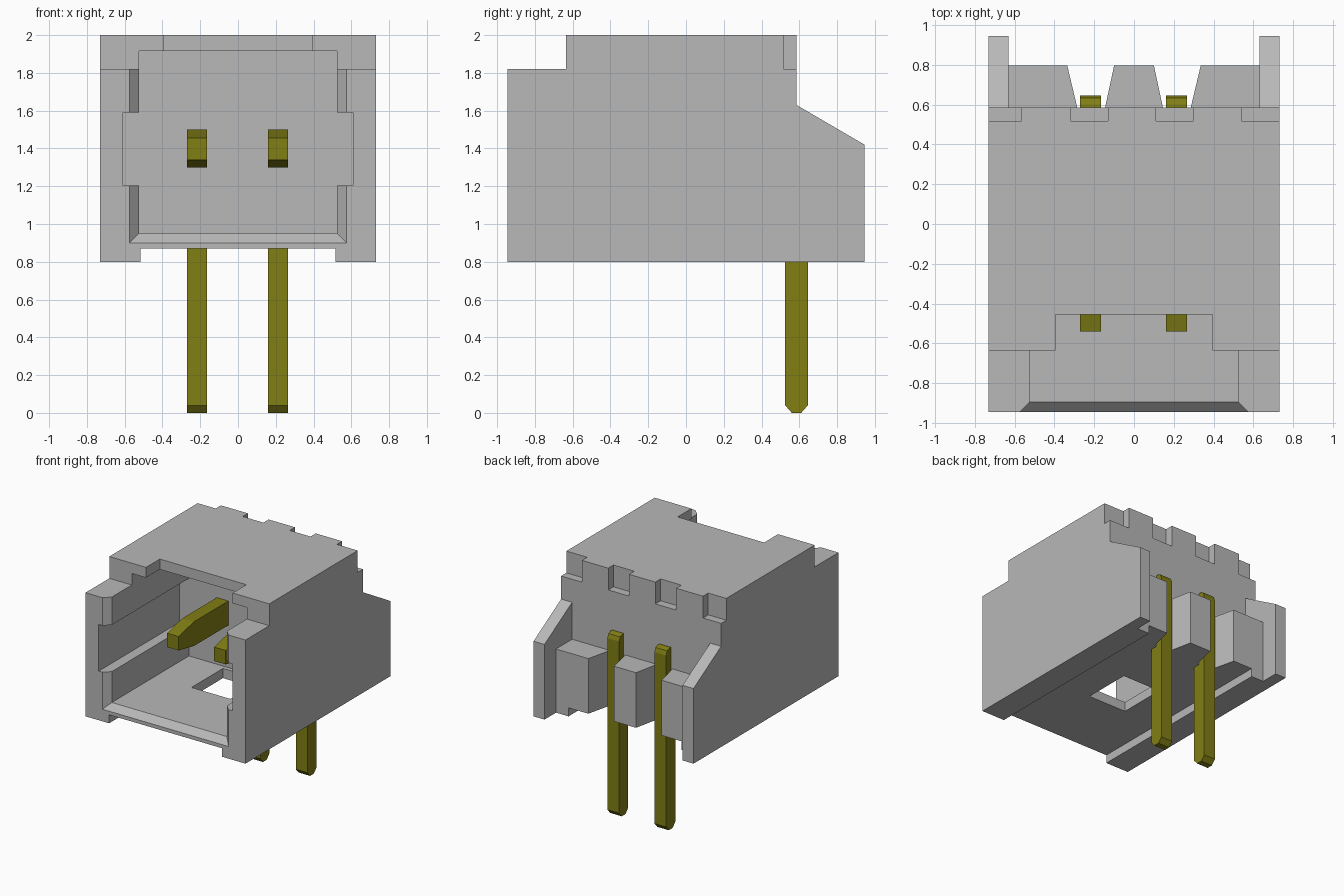
import bpy, bmesh

cube = bpy.data.objects.get("Cube")
if cube:
    bpy.data.objects.remove(cube, do_unlink=True)


def material(name, rgb):
    m = bpy.data.materials.new(name)
    m.use_nodes = True
    m.diffuse_color = (*rgb, 1)
    bsdf = next(n for n in m.node_tree.nodes if n.type == 'BSDF_PRINCIPLED')
    bsdf.inputs["Base Color"].default_value = (*rgb, 1)
    bsdf.inputs["Roughness"].default_value = 0.6
    return m


grey = material("grey plastic", (0.48, 0.48, 0.48))
olive = material("olive metal", (0.22, 0.21, 0.007))


def loft(name, ring_a, ring_b, mat):
    """Closed solid between two matching rings of 3D points."""
    bm = bmesh.new()
    a = [bm.verts.new(p) for p in ring_a]
    b = [bm.verts.new(p) for p in ring_b]
    bm.faces.new(a)
    bm.faces.new(b[::-1])
    for i in range(len(a)):
        j = (i + 1) % len(a)
        bm.faces.new((a[j], a[i], b[i], b[j]))
    bmesh.ops.recalc_face_normals(bm, faces=bm.faces)
    mesh = bpy.data.meshes.new(name)
    bm.to_mesh(mesh)
    bm.free()
    mesh.materials.append(mat)
    ob = bpy.data.objects.new(name, mesh)
    bpy.context.scene.collection.objects.link(ob)
    return ob


def prism(name, pts, axis, lo, hi, mat=grey):
    """Extrude a 2D outline along an axis."""
    def place(p, t):
        q = list(p)
        q.insert("XYZ".index(axis), t)
        return q
    return loft(name, [place(p, lo) for p in pts], [place(p, hi) for p in pts], mat)


def box(name, x0, x1, y0, y1, z0, z1):
    return prism(name, [(x0, y0), (x1, y0), (x1, y1), (x0, y1)], "Z", z0, z1)


def cut(target, cutter):
    mod = target.modifiers.new("cut", 'BOOLEAN')
    mod.operation = 'DIFFERENCE'
    mod.solver = 'EXACT'
    mod.object = cutter
    bpy.context.view_layer.objects.active = target
    bpy.ops.object.modifier_apply(modifier=mod.name)
    bpy.data.objects.remove(cutter, do_unlink=True)


# Housing: side profile across the full width
side = [(-0.945, 0.8), (0.945, 0.8), (0.945, 1.42), (0.585, 1.63),
        (0.585, 2.0), (-0.635, 2.0), (-0.635, 1.82), (-0.945, 1.82)]
housing = prism("housing", side, "X", -0.73, 0.73)

# Rear: clear the space between the wings, leaving low blocks
cut(housing, box("rear_clearance", -0.63, 0.63, 0.795, 1.1, 0.7, 2.1))
cut(housing, box("block_clearance", -0.63, 0.63, 0.585, 1.0, 1.325, 2.1))
for s in (-1, 1):
    gap = [(s * 0.145, 0.585), (s * 0.285, 0.585), (s * 0.36, 0.9), (s * 0.0775, 0.9)]
    cut(housing, prism("pin_gap", gap, "Z", 0.7, 1.5))

# Underside channel between the two foot rails
cut(housing, box("channel", -0.515, 0.515, -1.1, 1.1, 0.7, 0.87))

# Front cavity with side slots
half = [(0.525, 0.95), (0.525, 1.205), (0.61, 1.205),
        (0.61, 1.59), (0.525, 1.59), (0.525, 1.915)]
outline = half + [(-x, z) for x, z in reversed(half)]
cut(housing, prism("cavity", outline, "Y", -1.1, 0.11))


# Bevelled mouth of the cavity
def mouth(y, x, z):
    return [(-x, y, z), (x, y, z), (x, y, 1.9), (-x, y, 1.9)]


cut(housing, loft("mouth_bevel", mouth(-0.995, 0.625, 0.85), mouth(-0.895, 0.525, 0.95), grey))

# Roof notch at the front and floor window
cut(housing, box("roof_notch", -0.395, 0.395, -1.1, -0.455, 1.85, 2.1))
cut(housing, box("floor_window", -0.19, 0.165, -0.335, 0.075, 0.7, 1.1))

# Notches along the rear top edge
for x0, x1 in ((-0.9, -0.565), (-0.32, -0.13), (0.11, 0.30), (0.54, 0.9)):
    cut(housing, box("top_notch", x0, x1, 0.517, 0.7, 1.82, 2.1))

# Bent pins with tapered tips
pin = [(-0.54, 1.34), (-0.34, 1.30), (0.525, 1.30), (0.525, 0.04), (0.56, 0),
       (0.61, 0), (0.645, 0.04), (0.645, 1.455), (0.632, 1.488), (0.60, 1.50),
       (-0.34, 1.50), (-0.54, 1.455)]
for label, x in (("right_pin", -0.2175), ("left_pin", 0.2125)):
    prism(label, pin, "X", x - 0.053, x + 0.053, olive)
